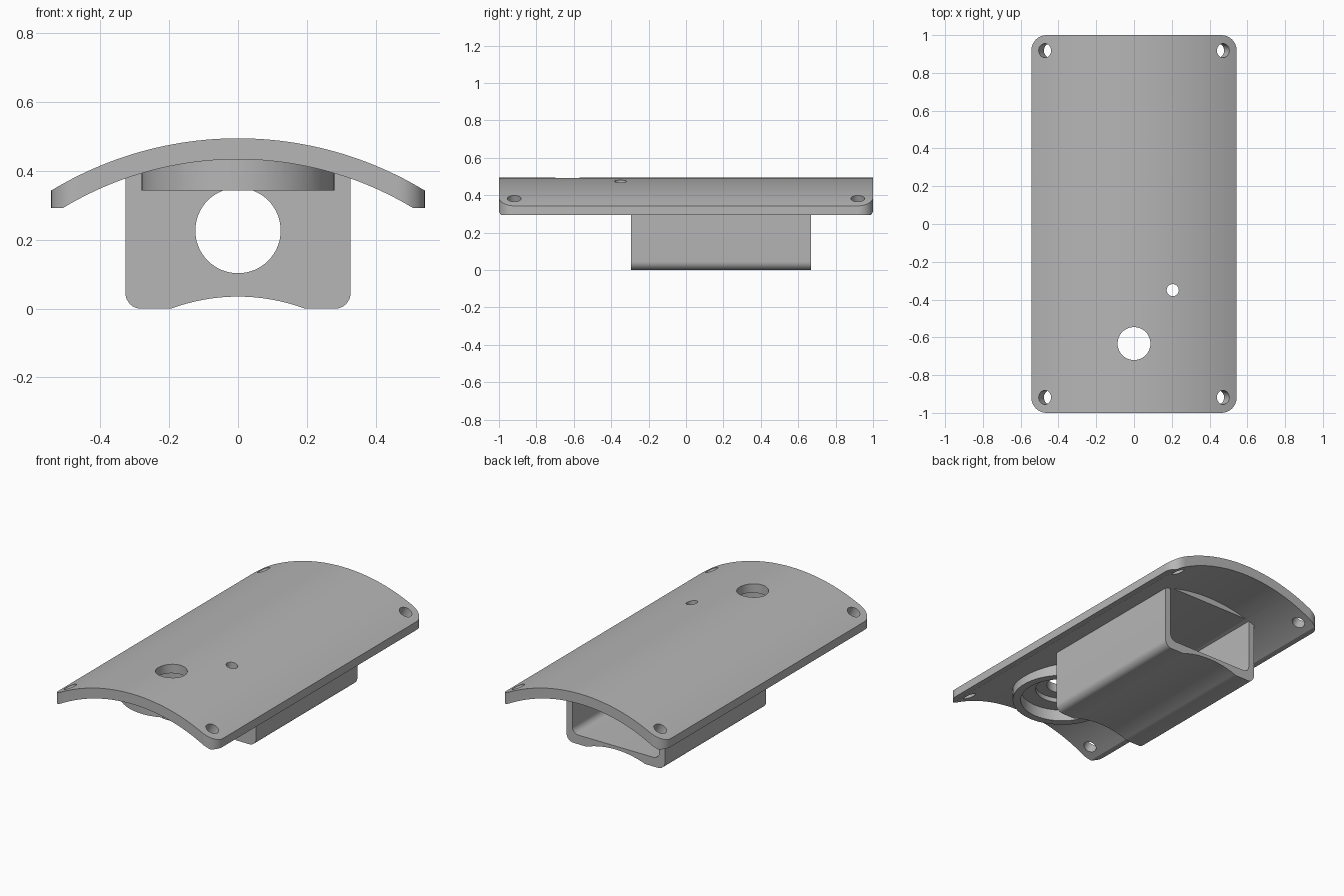
import bpy, bmesh
from math import sin, cos, asin, sqrt, pi, radians
from mathutils import Matrix, Vector

if "Cube" in bpy.data.objects:
    bpy.data.objects.remove(bpy.data.objects["Cube"])

grey = bpy.data.materials.new("plain grey")
grey.use_nodes = True
grey.diffuse_color = (0.47, 0.47, 0.47, 1)
grey.node_tree.nodes["Principled BSDF"].inputs["Base Color"].default_value = (0.47, 0.47, 0.47, 1)


def finish(bm, name):
    bmesh.ops.recalc_face_normals(bm, faces=bm.faces)
    mesh = bpy.data.meshes.new(name)
    bm.to_mesh(mesh)
    bm.free()
    mesh.materials.append(grey)
    obj = bpy.data.objects.new(name, mesh)
    bpy.context.collection.objects.link(obj)
    return obj


def prism(name, outline, axis, start, end):
    """Extrude a 2D outline along y (outline is x, z) or z (outline is x, y)."""
    bm = bmesh.new()
    place = (lambda a, b: (a, start, b)) if axis == "y" else (lambda a, b: (a, b, start))
    face = bm.faces.new([bm.verts.new(place(a, b)) for a, b in outline])
    ext = bmesh.ops.extrude_face_region(bm, geom=[face])
    move = Vector((0, end - start, 0)) if axis == "y" else Vector((0, 0, end - start))
    bmesh.ops.translate(bm, vec=move, verts=[v for v in ext["geom"] if isinstance(v, bmesh.types.BMVert)])
    return finish(bm, name)


def cylinder(name, radius, depth, centre, rotation=Matrix(), sides=64):
    bm = bmesh.new()
    bmesh.ops.create_cone(bm, cap_ends=True, segments=sides, radius1=radius, radius2=radius,
                          depth=depth, matrix=Matrix.Translation(centre) @ rotation)
    return finish(bm, name)


def boolean(target, other, operation):
    mod = target.modifiers.new(operation.lower(), "BOOLEAN")
    mod.operation, mod.object, mod.solver = operation, other, "EXACT"
    bpy.context.view_layer.objects.active = target
    bpy.ops.object.modifier_apply(modifier=mod.name)
    bpy.data.objects.remove(other)


def arc(half, top, radius, steps=48):
    """Points of a crown arc from -half to +half, peaking at height top."""
    a = asin(half / radius)
    angles = [-a + 2 * a * i / steps for i in range(steps + 1)]
    return [(radius * sin(t), top - radius + radius * cos(t)) for t in angles]


def corner(cx, cy, r, start, steps=8):
    """Quarter circle, counterclockwise from a start angle in degrees."""
    return [(cx + r * cos(radians(start) + pi / 2 * i / steps),
             cy + r * sin(radians(start) + pi / 2 * i / steps)) for i in range(steps + 1)]


# Curved plate with rounded corners
HALF, TOP, R_OUT, R_IN = 0.543, 0.495, 1.046, 0.985
plate_outline = arc(HALF, TOP, R_OUT) + arc(0.508, 0.434, R_IN)[::-1]
plate_outline.insert(49, (HALF, 0.293))
plate_outline.append((-HALF, 0.293))
cover = prism("curved_cover", plate_outline, "y", -1.05, 1.05)
r = 0.08
plan = (corner(HALF - r, 1 - r, r, 0) + corner(r - HALF, 1 - r, r, 90)
        + corner(r - HALF, r - 1, r, 180) + corner(HALF - r, r - 1, r, 270))
boolean(cover, prism("plan_cutter", plan, "z", 0, 0.7), "INTERSECT")

# Duct box under the plate: arched underside, closed front, open back
WIDE, FRONT, BACK = 0.327, -0.295, 0.667
box_outline = (corner(-WIDE + 0.045, 0.045, 0.045, 180) + arc(0.195, 0.035, 0.56, 24)
               + corner(WIDE - 0.045, 0.045, 0.045, 270) + arc(WIDE, 0.465, 1.015)[::-1])
box = prism("duct_box", box_outline, "y", FRONT, BACK)
wall = WIDE - 0.038
cavity = (corner(-wall + 0.04, 0.095, 0.04, 180) + corner(wall - 0.04, 0.095, 0.04, 270)
          + [(wall, 0.397), (-wall, 0.397)])
boolean(box, prism("cavity_cutter", cavity, "y", FRONT + 0.04, BACK + 0.1), "DIFFERENCE")
boolean(box, cylinder("port_cutter", 0.124, 0.2, (0, FRONT, 0.227),
                      Matrix.Rotation(pi / 2, 4, "X")), "DIFFERENCE")
boolean(cover, box, "UNION")

# Round collar with a stepped recess and a through hole
HOLE_Y = -0.633
boolean(cover, cylinder("collar", 0.28, 0.1, (0, HOLE_Y, 0.393)), "UNION")
for radius, ceiling in ((0.235, 0.412), (0.15, 0.44), (0.087, 0.6)):
    boolean(cover, cylinder("recess_cutter", radius, ceiling - 0.2,
                            (0, HOLE_Y, (ceiling + 0.2) / 2)), "DIFFERENCE")

# Small hole beside the collar
boolean(cover, cylinder("small_hole_cutter", 0.032, 0.3, (0.205, -0.35, 0.48), sides=32), "DIFFERENCE")

# Four screw holes square to the curved surface
tilt = asin(0.472 / R_OUT)
for sx in (-1, 1):
    for sy in (-1, 1):
        z = TOP - R_OUT + sqrt(R_OUT ** 2 - 0.472 ** 2)
        boolean(cover, cylinder("screw_hole_cutter", 0.037, 0.3, (sx * 0.472, sy * 0.918, z),
                                Matrix.Rotation(sx * tilt, 4, "Y"), 32), "DIFFERENCE")

# Smooth curves, sharp edges
bpy.ops.object.select_all(action="DESELECT")
cover.select_set(True)
bpy.context.view_layer.objects.active = cover
bpy.ops.object.shade_smooth_by_angle(angle=radians(25))
